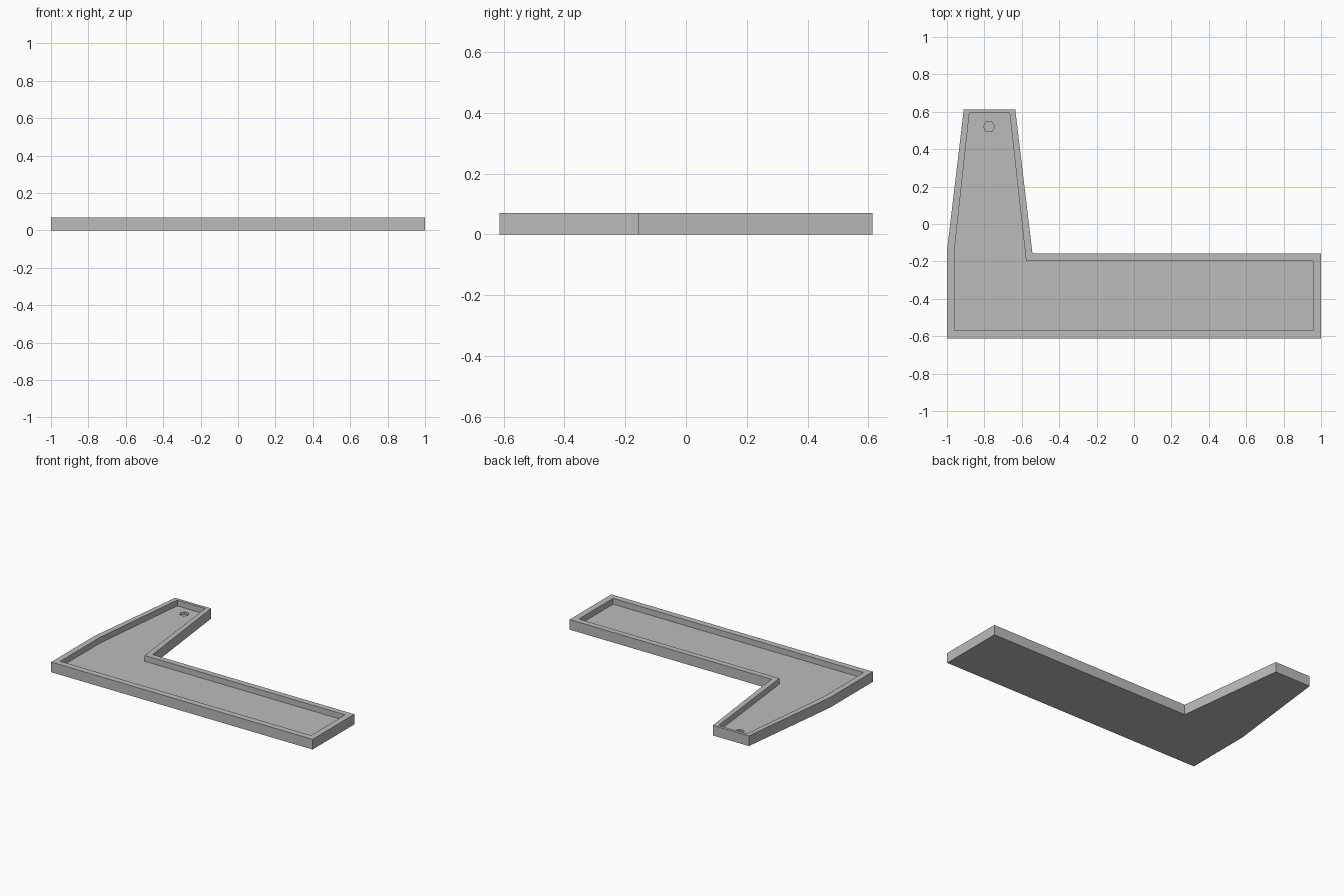
import bpy
import bmesh
from math import cos, sin, pi

cube = bpy.data.objects.get("Cube")
if cube:
    bpy.data.objects.remove(cube, do_unlink=True)

# Single flat grey
GREY = (0.5, 0.5, 0.5, 1.0)
grey = bpy.data.materials.new("light grey")
grey.use_nodes = True
grey.diffuse_color = GREY
grey.node_tree.nodes["Principled BSDF"].inputs["Base Color"].default_value = GREY


def prism(name, outline, bottom, top):
    """Extrude a flat outline from bottom to top."""
    bm = bmesh.new()
    face = bm.faces.new([bm.verts.new((x, y, bottom)) for x, y in outline])
    side = bmesh.ops.extrude_face_region(bm, geom=[face])["geom"]
    moved = [v for v in side if isinstance(v, bmesh.types.BMVert)]
    bmesh.ops.translate(bm, verts=moved, vec=(0, 0, top - bottom))
    bmesh.ops.recalc_face_normals(bm, faces=bm.faces)
    mesh = bpy.data.meshes.new(name)
    bm.to_mesh(mesh)
    bm.free()
    mesh.materials.append(grey)
    obj = bpy.data.objects.new(name, mesh)
    bpy.context.collection.objects.link(obj)
    return obj


def cut(target, cutter):
    """Subtract the cutter from the target, then drop the cutter."""
    cutter.hide_render = True
    mod = target.modifiers.new(cutter.name, "BOOLEAN")
    mod.operation = "DIFFERENCE"
    mod.solver = "EXACT"
    mod.object = cutter
    bpy.context.view_layer.objects.active = target
    bpy.ops.object.modifier_apply(modifier=mod.name)
    bpy.data.objects.remove(cutter, do_unlink=True)


HEIGHT, FLOOR, HOLE_BOTTOM = 0.07, 0.03, 0.015

# L-shaped tray body with a tapering arm
body_outline = [(-1, -0.613), (1, -0.613), (1, -0.157), (-0.543, -0.157),
                (-0.635, 0.613), (-0.91, 0.613), (-1, -0.145)]
tray = prism("tray", body_outline, 0, HEIGHT)

# Recess leaving a raised rim
recess_outline = [(-0.96, -0.57), (0.957, -0.57), (0.957, -0.197), (-0.577, -0.197),
                  (-0.665, 0.593), (-0.88, 0.593), (-0.96, -0.14)]
cut(tray, prism("recess", recess_outline, FLOOR, HEIGHT + 0.05))

# Shallow hexagonal hole near the arm's tip
hexagon = [(-0.775 + 0.03 * cos(i * pi / 3), 0.52 + 0.03 * sin(i * pi / 3))
           for i in range(6)]
cut(tray, prism("hole", hexagon, HOLE_BOTTOM, HEIGHT + 0.05))
